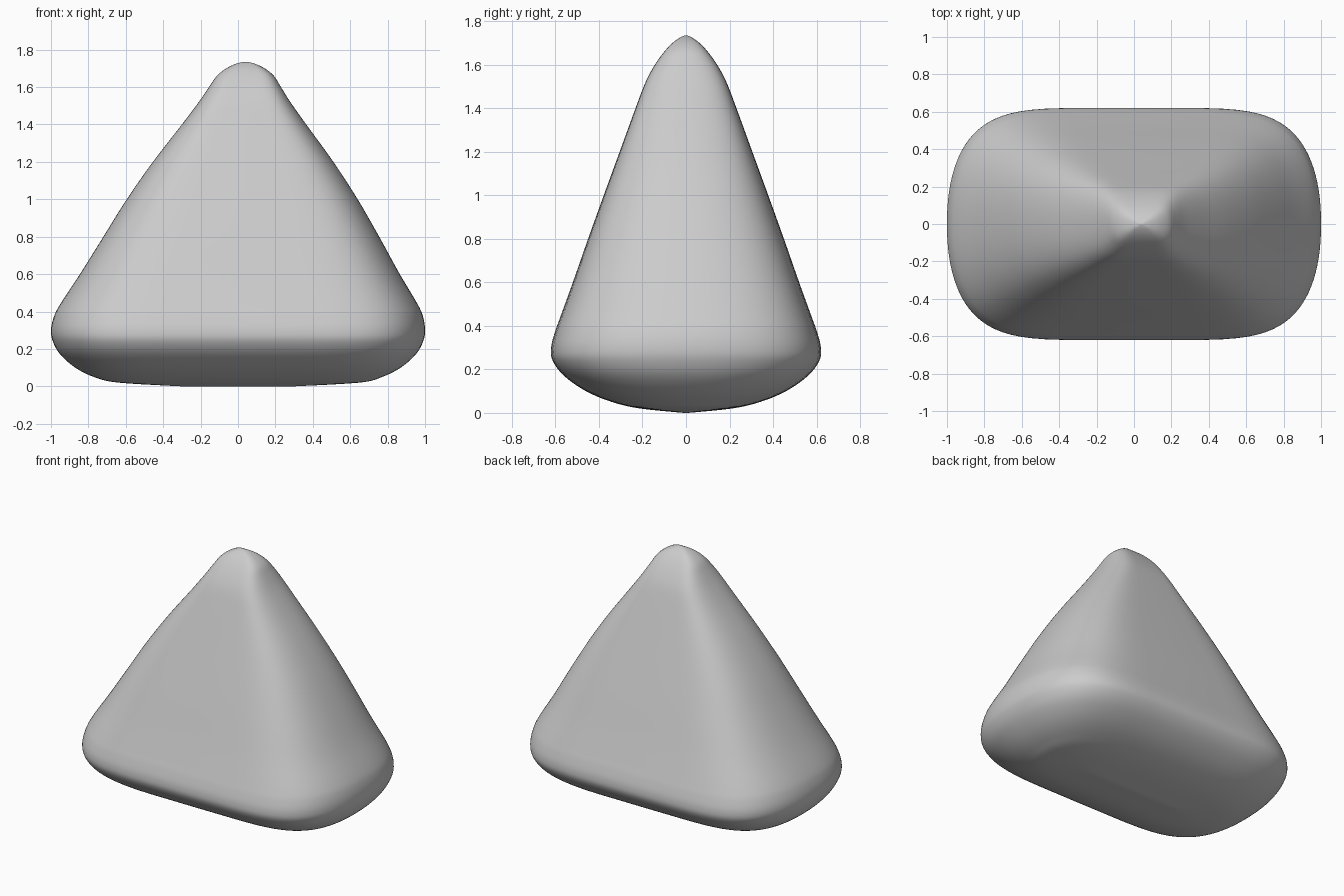
import bpy, bmesh, math

if "Cube" in bpy.data.objects:
    bpy.data.objects.remove(bpy.data.objects["Cube"])

# Height, left x, right x, half depth of each key section
KEYS = [
    (0.00, -0.30, 0.30, 0.01), (0.02, -0.64, 0.65, 0.21), (0.05, -0.77, 0.77, 0.34),
    (0.10, -0.87, 0.87, 0.46), (0.17, -0.95, 0.95, 0.56), (0.24, -0.99, 0.99, 0.613),
    (0.30, -1.00, 1.00, 0.62), (0.37, -0.985, 0.99, 0.603), (0.44, -0.95, 0.96, 0.578),
    (0.60, -0.845, 0.865, 0.520), (0.80, -0.72, 0.755, 0.450), (1.00, -0.595, 0.64, 0.378),
    (1.20, -0.455, 0.51, 0.305), (1.40, -0.300, 0.365, 0.232), (1.52, -0.21, 0.28, 0.186),
    (1.60, -0.155, 0.230, 0.143), (1.66, -0.113, 0.192, 0.100), (1.70, -0.063, 0.143, 0.062),
    (1.725, -0.01, 0.09, 0.027), (1.735, 0.03, 0.05, 0.004)]
SIDES, STEPS = 96, 5


def blend(a, b, c, d, t):
    """Smooth curve through b and c."""
    return tuple(0.5 * (2 * q + (r - p) * t + (2 * p - 5 * q + 4 * r - s) * t * t
                        + (3 * q - p - 3 * r + s) * t ** 3)
                 for p, q, r, s in zip(a, b, c, d))


def power(v, e):
    return math.copysign(abs(v) ** e, v)


# Smoothly interpolated sections
rows = []
last = len(KEYS) - 1
for i in range(last):
    pts = [KEYS[min(max(i + k, 0), last)] for k in (-1, 0, 1, 2)]
    rows += [blend(*pts, j / STEPS) for j in range(STEPS)]
rows.append(KEYS[-1])

# Loft: flat front and back, bulging ends
bm = bmesh.new()
rings = []
for z, left, right, depth in rows:
    mid, half = (left + right) / 2, (right - left) / 2
    ring = []
    for k in range(SIDES):
        a = 2 * math.pi * k / SIDES
        x = mid + half * power(math.cos(a), 2 / 5.5)
        y = depth * power(math.sin(a), 2 / 2.2)
        ring.append(bm.verts.new((x, y, z)))
    rings.append(ring)
for low, high in zip(rings, rings[1:]):
    for k in range(SIDES):
        n = (k + 1) % SIDES
        bm.faces.new((low[k], low[n], high[n], high[k]))
bm.faces.new(rings[0][::-1])
bm.faces.new(rings[-1])
for f in bm.faces:
    f.smooth = True
mesh = bpy.data.meshes.new("rounded_wedge")
bm.to_mesh(mesh)
bm.free()

# Single plain colour
grey = bpy.data.materials.new("light grey")
grey.diffuse_color = (0.6, 0.6, 0.6, 1)
grey.use_nodes = True
grey.node_tree.nodes["Principled BSDF"].inputs["Base Color"].default_value = grey.diffuse_color
mesh.materials.append(grey)
body = bpy.data.objects.new("rounded_wedge", mesh)
bpy.context.collection.objects.link(body)
